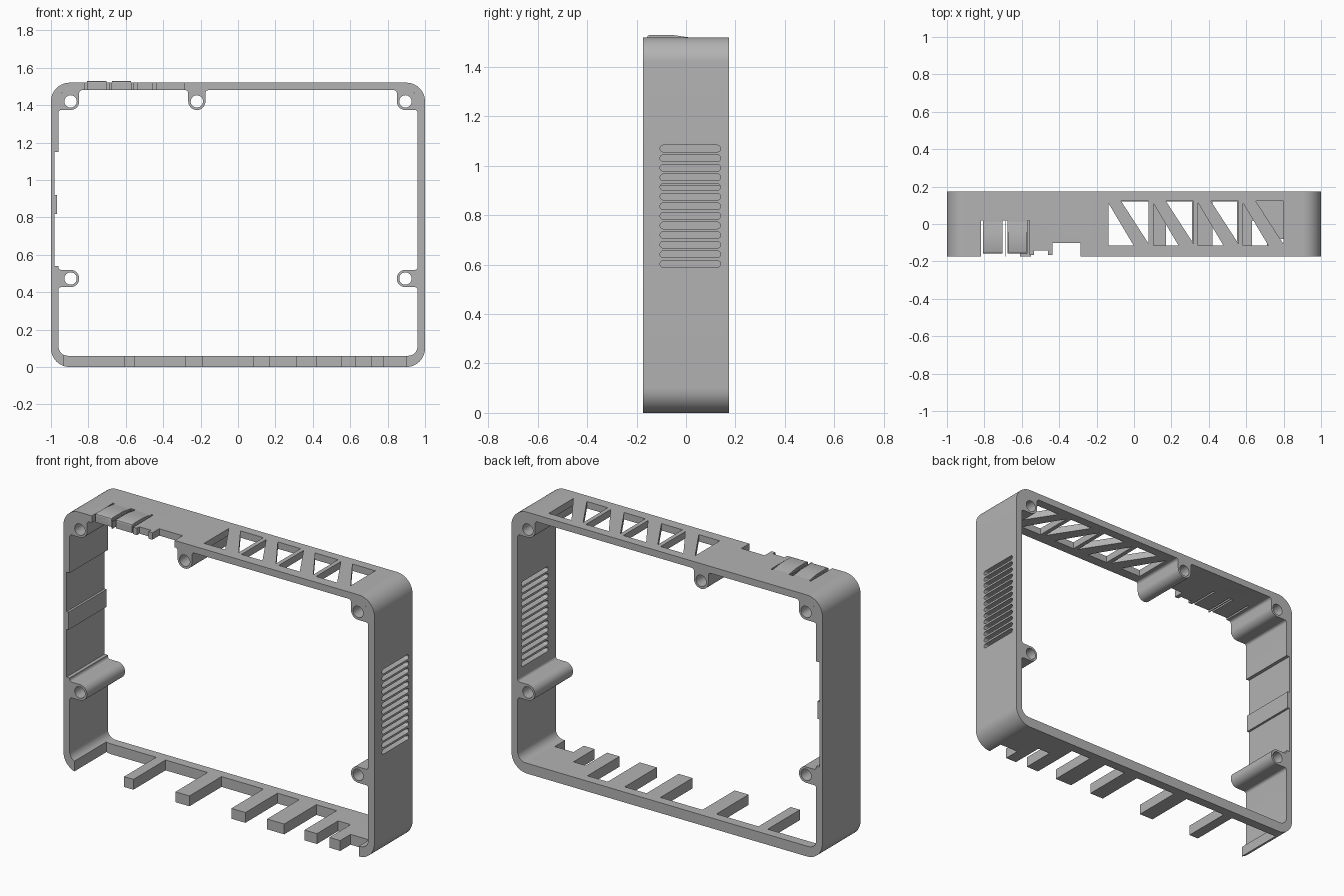
import bpy, bmesh, math
from mathutils import Vector

if "Cube" in bpy.data.objects:
    bpy.data.objects.remove(bpy.data.objects["Cube"])

D = 0.175           # half depth
grey = bpy.data.materials.new("grey_plastic")
grey.diffuse_color = (0.45, 0.45, 0.45, 1)
grey.use_nodes = True
grey.node_tree.nodes["Principled BSDF"].inputs["Base Color"].default_value = grey.diffuse_color


def prism(name, pts, axis, a, b):
    """Extrude a 2D outline along an axis from a to b."""
    put = {"x": lambda u, v, w: (w, u, v),
           "y": lambda u, v, w: (u, w, v),
           "z": lambda u, v, w: (u, v, w)}[axis]
    bm = bmesh.new()
    face = bm.faces.new([bm.verts.new(put(u, v, a)) for u, v in pts])
    ext = bmesh.ops.extrude_face_region(bm, geom=[face])
    bmesh.ops.translate(bm, verts=[g for g in ext["geom"] if isinstance(g, bmesh.types.BMVert)],
                        vec=Vector(put(0, 0, b - a)))
    bmesh.ops.recalc_face_normals(bm, faces=bm.faces)
    me = bpy.data.meshes.new(name)
    bm.to_mesh(me)
    bm.free()
    me.materials.append(grey)
    ob = bpy.data.objects.new(name, me)
    bpy.context.collection.objects.link(ob)
    return ob


def arc(cx, cy, r, a0, a1, n):
    return [(cx + r * math.cos(math.radians(a0 + (a1 - a0) * i / n)),
             cy + r * math.sin(math.radians(a0 + (a1 - a0) * i / n))) for i in range(n + 1)]


def round_rect(x0, x1, y0, y1, r, n=10):
    return (arc(x1 - r, y0 + r, r, -90, 0, n) + arc(x1 - r, y1 - r, r, 0, 90, n)
            + arc(x0 + r, y1 - r, r, 90, 180, n) + arc(x0 + r, y0 + r, r, 180, 270, n))


def rect(x0, x1, y0, y1):
    return [(x0, y0), (x1, y0), (x1, y1), (x0, y1)]


def combine(ob, tool, op="DIFFERENCE"):
    """Apply a boolean and remove the tool object."""
    mod = ob.modifiers.new("bool", "BOOLEAN")
    mod.operation, mod.solver, mod.object = op, "EXACT", tool
    bpy.context.view_layer.update()
    new = bpy.data.meshes.new_from_object(ob.evaluated_get(bpy.context.evaluated_depsgraph_get()))
    ob.modifiers.clear()
    ob.data = new
    bpy.data.objects.remove(tool)


# Main frame ring
frame = prism("case_frame", round_rect(-1, 1, 0, 1.52, 0.1, 14), "y", -D, D)
combine(frame, prism("inner", round_rect(-0.96, 0.96, 0.06, 1.48, 0.05), "y", -0.3, 0.3))


# Screw bosses: rounded tabs flared into the wall
def boss(cx, cz, wall, angle):
    r, f = 0.046, 0.015
    half = [(r + f, -wall - 0.01)] + arc(r + f, -wall + f, f, 270, 180, 5)
    tip = arc(0, 0, r, 0, 180, 20)
    pts = half + tip + [(-u, v) for u, v in reversed(half)]
    c, s = math.cos(math.radians(angle)), math.sin(math.radians(angle))
    out = [(cx + u * c - v * s, cz + u * s + v * c) for u, v in pts]
    combine(frame, prism("boss", out, "y", -D, D), "UNION")


centres = [(-0.22, 1.42)]
boss(-0.22, 1.42, 0.06, 180)
for s in (-1, 1):
    for z in (0.473, 1.42):
        boss(s * 0.895, z, 0.065, 90 * s)
        centres.append((s * 0.895, z))
    boss(s * 0.895, 1.42, 0.06, 180)
for x, z in centres:
    combine(frame, prism("hole", arc(x, z, 0.033, 0, 345, 23), "y", -0.3, 0.3))

# Left wall recesses with a rib between them
for z0, z1, x in ((0.54, 0.818, -0.98), (0.818, 0.92, -0.967), (0.92, 1.15, -0.98)):
    combine(frame, prism("recess", rect(x, -0.9, z0, z1), "y", -0.3, 0.3))

# Right wall louvre slots
for i in range(13):
    z = 0.603 + i * 0.0389
    combine(frame, prism("slot", round_rect(-0.105, 0.14, z - 0.0135, z + 0.0135, 0.0134, 6),
                         "x", 0.9, 1.1))

# Top vents: four cells split by a diagonal bar
for i in range(4):
    x = -0.137 + i * 0.24
    for tri in ([(x, 0.112), (x, -0.115), (x + 0.135, -0.115)],
                [(x + 0.068, 0.122), (x + 0.215, 0.122), (x + 0.215, -0.105)]):
        combine(frame, prism("vent", tri, "z", 1.4, 1.6))

# Bottom port gaps, leaving teeth between (x0, x1, back limit)
for x0, x1, y in ((-0.93, -0.61, 0.12), (-0.55, -0.28, 0.12), (-0.19, 0.08, 0.12),
                  (0.17, 0.31, 0.12), (0.42, 0.55, 0.12), (0.63, 0.71, 0.02),
                  (0.78, 0.9, -0.08)):
    combine(frame, prism("gap", rect(x0, x1, -0.3, y), "z", -0.1, 0.12))

# Top front notches
for x0, x1, y in ((-0.435, -0.285, -0.102), (-0.535, -0.46, -0.142), (-0.57, -0.535, -0.165),
                  (-0.46, -0.435, -0.165)):
    combine(frame, prism("notch", rect(x0, x1, -0.3, y), "z", 1.4, 1.6))

# Spring buttons: slits around each tongue, shortened tip, raised cap
for i, x0 in enumerate((-0.807, -0.675)):
    x1 = x0 + 0.105
    u = [(x0 - 0.011, -0.3), (x1 + 0.011, -0.3), (x1 + 0.011, 0.02), (x1, 0.02),
         (x1, -0.158), (x0, -0.158), (x0, 0.02), (x0 - 0.011, 0.02)]
    combine(frame, prism("slit", u, "z", 1.4, 1.6))
    side = [(-0.158, 1.488), (0.01, 1.488), (0.01, 1.52), (-0.05, 1.529),
            (-0.145, 1.53), (-0.155, 1.526), (-0.158, 1.52)]
    cap = prism("button_%d" % (i + 1), side, "x", x0 + 0.001, x1 - 0.001)
    cap.select_set(True)

# Smooth curved walls, keep edges crisp
frame.select_set(True)
bpy.context.view_layer.objects.active = frame
bpy.ops.object.shade_smooth_by_angle(angle=math.radians(30))
